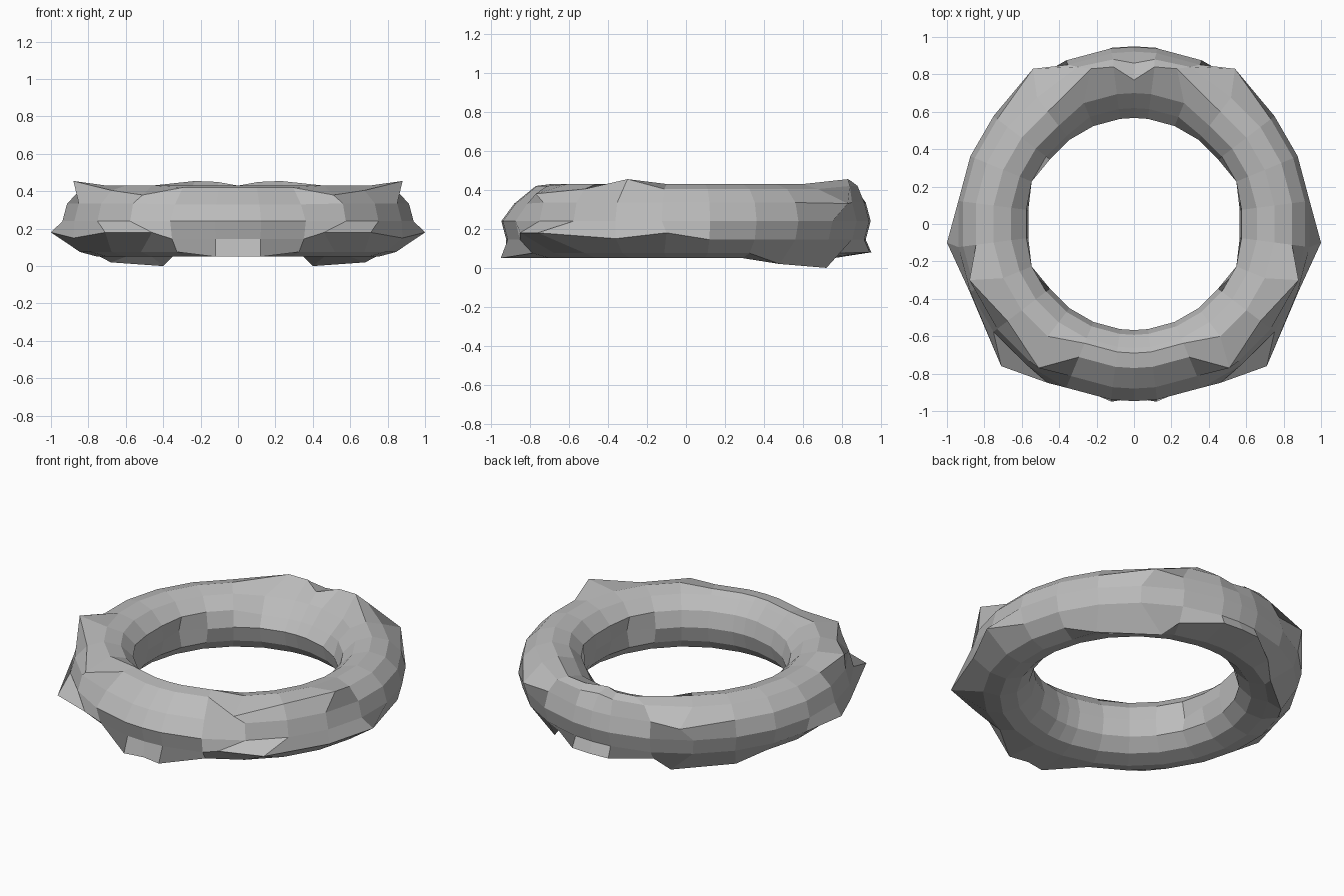
import bpy
import bmesh
from math import cos, sin, radians

cube = bpy.data.objects.get("Cube")
if cube:
    bpy.data.objects.remove(cube, do_unlink=True)

MAJOR, MINOR, HEIGHT, SIDES = 0.757, 0.19, 0.24, 12

stone = bpy.data.materials.new("grey stone")
stone.use_nodes = True
stone.diffuse_color = (0.5, 0.5, 0.5, 1)
stone.node_tree.nodes["Principled BSDF"].inputs["Base Color"].default_value = (0.5, 0.5, 0.5, 1)

# Half a ring from front to back; station 0 is front centre, 13 is back centre
angles = [-90] + [-82.5 + 15 * i for i in range(12)] + [90]
bm = bmesh.new()
rows = []
for a in map(radians, angles):
    row = []
    for k in range(SIDES):
        t = radians(360 / SIDES * k)
        r = MAJOR + MINOR * cos(t)
        row.append(bm.verts.new((r * cos(a), r * sin(a), HEIGHT + MINOR * sin(t))))
    rows.append(row)
for a, b in zip(rows, rows[1:]):
    for k in range(SIDES):
        n = (k + 1) % SIDES
        bm.faces.new((a[k], b[k], b[n], a[n]))
for end in (rows[0], rows[-1]):
    for v in end:
        v.co.x = 0


def pull(station, side, x, y, z):
    """Move one ring vertex to a sculpted position."""
    rows[station][side].co = (x, y, z)


def spread(stations, side, radius, z):
    """Reset the radius and height of one side over several stations."""
    for s in stations:
        a = radians(angles[s])
        rows[s][side].co = (radius * cos(a) if 0 < s < 13 else 0, radius * sin(a), z)


# Chamfered front shoulder
spread((0, 1, 2), 1, 0.88, 0.33)
spread((0, 1, 2), 2, 0.77, 0.42)
spread((0, 1, 2), 3, 0.69, 0.43)
pull(3, 2, 0.51, -0.77, 0.38)

# Front lower lip and overhanging shards
pull(0, 10, 0, -0.93, 0.05)
pull(1, 10, 0.12, -0.95, 0.05)
pull(3, 11, 0.46, -0.85, 0.18)
pull(4, 11, 0.71, -0.76, 0.18)
pull(5, 11, 0.88, -0.36, 0.15)

# Side horn and widest point
pull(5, 2, 0.88, -0.30, 0.455)
pull(6, 11, 1.0, -0.10, 0.18)

# Inner waist bumps
for s in (6, 7):
    spread((s,), 6, 0.57, 0.24)
    spread((s,), 5, 0.58, 0.33)
spread((5, 8), 6, 0.62, 0.24)

# Scooped crest at the back
pull(13, 3, 0, 0.77, 0.43)
pull(13, 2, 0, 0.86, 0.42)
pull(12, 3, 0.11, 0.84, 0.45)
pull(11, 3, 0.23, 0.83, 0.455)
pull(12, 2, 0.11, 0.88, 0.42)
pull(11, 2, 0.30, 0.84, 0.42)
spread((11, 12, 13), 4, 0.70, 0.38)
spread((11, 12, 13), 5, 0.62, 0.30)

# Back corner, lower lip and underside knobs
pull(10, 1, 0.54, 0.83, 0.33)
spread((12, 13), 10, 0.95, 0.08)
pull(10, 10, 0.40, 0.72, 0.0)
pull(9, 10, 0.68, 0.48, 0.02)

bmesh.ops.recalc_face_normals(bm, faces=bm.faces)
mesh = bpy.data.meshes.new("rough_ring")
bm.to_mesh(mesh)
bm.free()
mesh.materials.append(stone)
ring = bpy.data.objects.new("rough_ring", mesh)
bpy.context.collection.objects.link(ring)
mirror = ring.modifiers.new("mirror", "MIRROR")
mirror.use_clip = True
